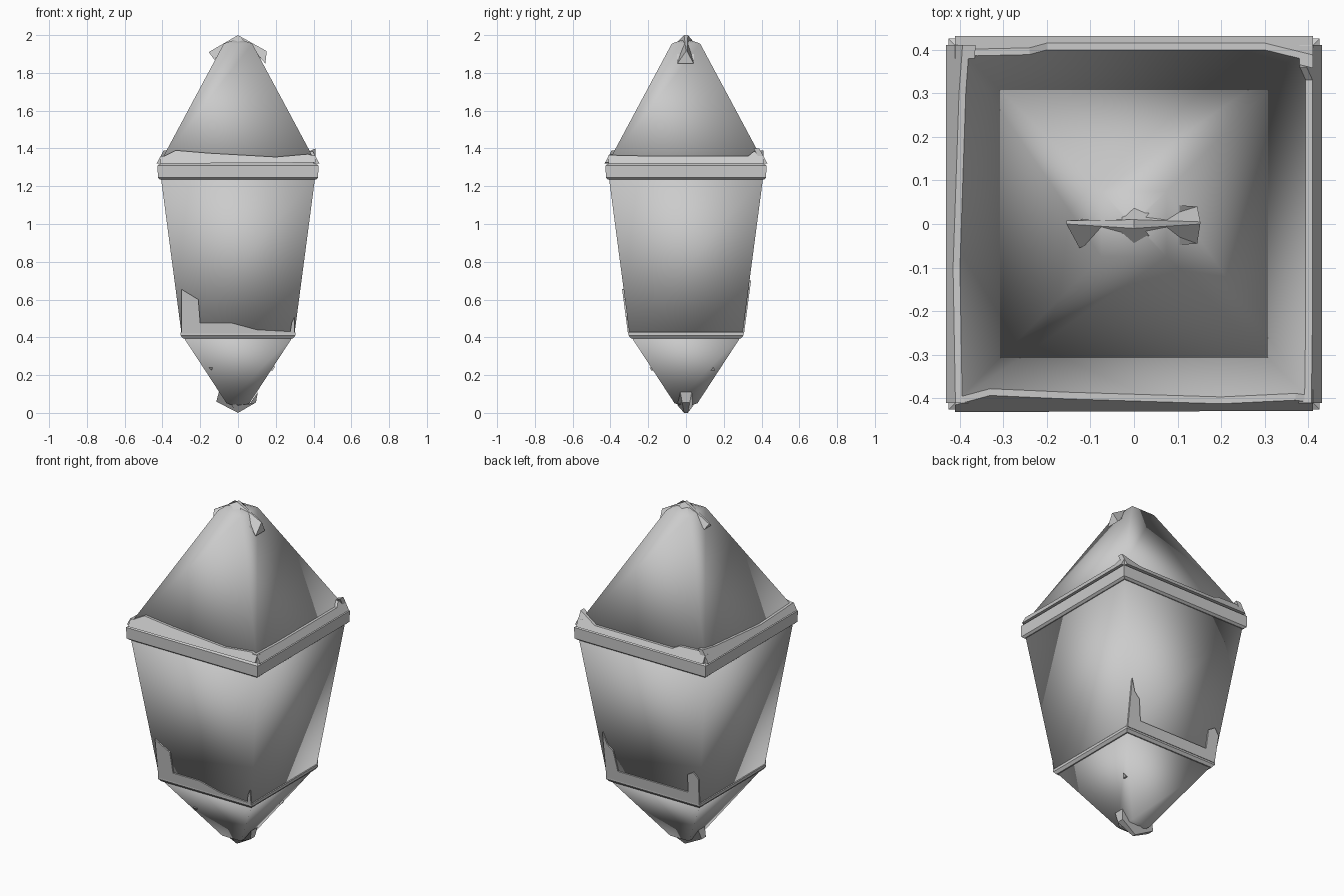
import bpy
import math
from mathutils import Matrix, Vector

if "Cube" in bpy.data.objects:
    bpy.data.objects.remove(bpy.data.objects["Cube"])


def make_object(name, verts, faces, smooth=False):
    mesh = bpy.data.meshes.new(name)
    mesh.from_pydata(verts, [], faces)
    mesh.update()
    obj = bpy.data.objects.new(name, mesh)
    bpy.context.collection.objects.link(obj)
    for p in mesh.polygons:
        p.use_smooth = smooth
    return obj


def square_loft(name, rings, smooth):
    """Stack square rings (half width, z) and close both ends."""
    verts, faces = [], []
    for h, z in rings:
        verts += [(-h, -h, z), (h, -h, z), (h, h, z), (-h, h, z)]
    for r in range(len(rings) - 1):
        for i in range(4):
            a, b = r * 4 + i, r * 4 + (i + 1) % 4
            faces.append((a, b, b + 4, a + 4))
    n = len(verts)
    faces += [(3, 2, 1, 0), (n - 4, n - 3, n - 2, n - 1)]
    return make_object(name, verts, faces, smooth)


def prism(name, outer, inner):
    n = len(outer)
    faces = [tuple(range(n)), tuple(range(2 * n - 1, n - 1, -1))]
    faces += [(i, n + i, n + (i + 1) % n, (i + 1) % n) for i in range(n)]
    return make_object(name, outer + inner, faces)


def plate(name, side, half, outline, lift=0.008):
    """Plate lying on a sloped side; side 0 front, 1 right, 2 back, 3 left."""
    rot = Matrix.Rotation(side * math.pi / 2, 3, 'Z')
    layers = [[rot @ Vector((u, -(half(z) + d), z)) for u, z in outline]
              for d in (lift, -0.02)]
    return prism(name, layers[0], layers[1])


def strap(name, outline, front, back):
    """Bent strap with separate front and back y values per point."""
    return prism(name, [(x, y, z) for (x, z), y in zip(outline, front)],
                 [(x, y, z) for (x, z), y in zip(outline, back)])


def roof_half(z):
    return 0.405 - (z - 1.35) * 0.545


def body_half(z):
    return 0.298 + (z - 0.41) * 0.132


def base_half(z):
    return 0.06 + (z - 0.05) * 0.66


# Main lantern shell
square_loft("roof", [(0.41, 1.33), (0.075, 1.955), (0.005, 1.98)], True)
square_loft("body", [(0.298, 0.41), (0.41, 1.26)], True)
square_loft("lower_point", [(0.005, 0.035), (0.06, 0.05), (0.295, 0.41)], True)

# Bands around the eaves and the foot of the body
square_loft("eaves_band", [(0.412, 1.235), (0.424, 1.245), (0.426, 1.31), (0.40, 1.325)], False)
square_loft("foot_band", [(0.292, 0.395), (0.304, 0.41), (0.304, 0.425), (0.294, 0.435)], False)

# Uneven strips along the roof edge
strips = [
    [(-0.41, 1.32), (0.41, 1.325), (0.41, 1.36), (0.37, 1.37), (0.2, 1.355), (-0.15, 1.375), (-0.33, 1.39), (-0.41, 1.35)],
    [(-0.41, 1.32), (0.41, 1.32), (0.41, 1.36), (0.36, 1.385), (0.33, 1.36), (-0.2, 1.36), (-0.41, 1.365)],
    [(-0.41, 1.32), (0.41, 1.32), (0.41, 1.36), (0.36, 1.375), (0.24, 1.37), (0.2, 1.35), (-0.3, 1.35), (-0.41, 1.40)],
    [(-0.41, 1.32), (0.41, 1.32), (0.41, 1.36), (0.1, 1.35), (-0.3, 1.375), (-0.41, 1.39)],
]
for side, outline in enumerate(strips):
    plate("roof_edge_strip", side, roof_half, outline, 0.01)

# Corner brackets on the front and back of the body
plate("front_bracket", 0, body_half,
      [(-0.30, 0.42), (0.29, 0.42), (0.285, 0.43), (0.1, 0.44), (-0.03, 0.475),
       (-0.20, 0.475), (-0.21, 0.60), (-0.30, 0.655)])
plate("front_bracket_tip", 0, body_half,
      [(0.275, 0.42), (0.30, 0.42), (0.30, 0.51), (0.285, 0.48)])
plate("back_bracket", 2, body_half,
      [(-0.30, 0.42), (0.30, 0.42), (0.31, 0.58), (0.28, 0.615), (0.24, 0.59),
       (0.235, 0.48), (-0.22, 0.48), (-0.24, 0.60), (-0.275, 0.63), (-0.30, 0.70)])

# Small chips on the lower point
plate("chip", 0, base_half, [(-0.155, 0.24), (-0.14, 0.225), (-0.135, 0.24)])
plate("chip", 1, base_half, [(0.13, 0.225), (0.155, 0.225), (0.145, 0.245)])

# Straps wrapped over the top and bottom points
strap("top_strap",
      [(-0.155, 1.91), (-0.125, 1.87), (-0.08, 1.92), (0, 1.955), (0.08, 1.93),
       (0.145, 1.85), (0.152, 1.915), (0, 2.0)],
      [0.0, -0.055, -0.045, -0.055, -0.05, -0.045, 0.0, -0.01],
      [0.008, 0.01, 0.025, 0.048, 0.045, 0.04, 0.005, 0.01])
strap("bottom_strap",
      [(-0.115, 0.06), (0, 0.0), (0.095, 0.055), (0.105, 0.11), (0.06, 0.045),
       (0, 0.04), (-0.06, 0.07), (-0.10, 0.115)],
      [-0.02, -0.01, -0.02, -0.03, -0.045, -0.045, -0.045, -0.03],
      [0.02, 0.01, 0.02, 0.03, 0.035, 0.04, 0.035, 0.03])

# Consistent outward normals
import bmesh
for obj in bpy.context.collection.objects:
    bm = bmesh.new()
    bm.from_mesh(obj.data)
    bmesh.ops.recalc_face_normals(bm, faces=bm.faces)
    bm.to_mesh(obj.data)
    bm.free()
